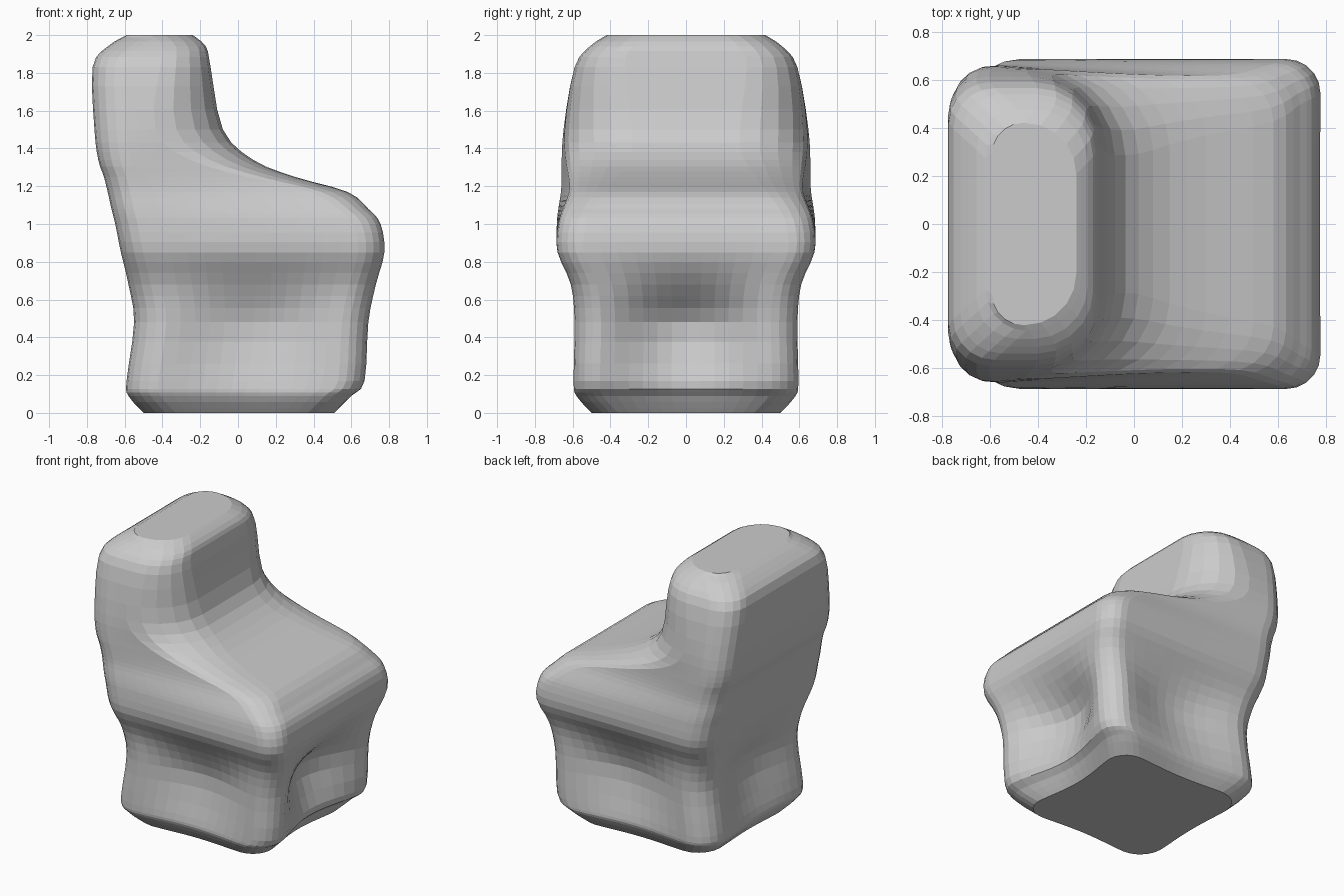
import bpy, bmesh
from math import sin, cos, pi, exp
from mathutils import Vector

if "Cube" in bpy.data.objects:
    bpy.data.objects.remove(bpy.data.objects["Cube"])

# Silhouette of the soft armchair: height, back x, front x, half width
OUTLINE = [
    (0.00, -0.50, 0.51, 0.50),
    (0.09, -0.58, 0.60, 0.58),
    (0.17, -0.59, 0.67, 0.595),
    (0.48, -0.55, 0.69, 0.59),
    (0.68, -0.58, 0.73, 0.61),
    (0.85, -0.62, 0.775, 0.68),
    (1.00, -0.65, 0.755, 0.685),
    (1.08, -0.67, 0.69, 0.68),
    (1.17, -0.69, 0.58, 0.67),
    (1.25, -0.71, 0.30, 0.67),
    (1.34, -0.74, 0.08, 0.67),
    (1.50, -0.76, -0.08, 0.655),
    (1.83, -0.77, -0.145, 0.59),
    (1.94, -0.69, -0.17, 0.51),
    (2.00, -0.59, -0.24, 0.42),
]
STEPS, ARC, SIDE = 3, 5, 12


def bump(z, centre, below, above):
    """Smooth hill of height 1 with its own falloff on each side."""
    return exp(-((z - centre) / (below if z < centre else above)) ** 2)


def smooth_path(keys):
    """Catmull-Rom curve through the outline rows."""
    k = [Vector(p) for p in [keys[0]] + keys + [keys[-1]]]
    path = []
    for a, b, c, d in zip(k, k[1:], k[2:], k[3:]):
        for s in range(STEPS):
            t = s / STEPS
            path.append(b + (c - a) * t / 2 + (a * 2 - b * 5 + c * 4 - d) * t * t / 2
                        + (b * 3 - a - c * 3 + d) * t ** 3 / 2)
    return path + [k[-1]]


def section(z, x0, x1, w):
    """Rounded rectangle whose four sides are pressed in between the legs."""
    rf = 0.14 + 0.22 * bump(z, 1.42, 0.22, 0.55)
    rb = min(0.17, x1 - x0 - rf - 0.01)
    dent = 0.14 * bump(z, 0.45, 0.36, 0.21)
    narrow = 0.10 * bump(z, 1.22, 0.16, 0.30)
    corners = [(x1 - rf, w - rf, rf), (x0 + rb, w - rb, rb),
               (x0 + rb, rb - w, rb), (x1 - rf, rf - w, rf)]
    arcs = [[(cx + r * cos((q + i / ARC) * pi / 2),
              cy + r * sin((q + i / ARC) * pi / 2)) for i in range(ARC + 1)]
            for q, (cx, cy, r) in enumerate(corners)]
    inward = [(0, -0.65), (0.5, 0), (0, 0.65), (-1.35, 0)]
    pts = []
    for q in range(4):
        pts += arcs[q]
        (ax, ay), (bx, by) = arcs[q][-1], arcs[(q + 1) % 4][0]
        for i in range(1, SIDE):
            t = i / SIDE
            d = dent * sin(pi * t) ** 1.4
            pts.append((ax + (bx - ax) * t + inward[q][0] * d,
                        ay + (by - ay) * t + inward[q][1] * d))
    # narrow the section towards the front of the seat
    return [(x, y * (1 - narrow * (x - x0) / (x1 - x0)), z) for x, y in pts]


# Loft the sections into one closed body
bm = bmesh.new()
rings = [[bm.verts.new(p) for p in section(*row)] for row in smooth_path(OUTLINE)]
for low, high in zip(rings, rings[1:]):
    n = len(low)
    for i in range(n):
        j = (i + 1) % n
        bm.faces.new((low[i], low[j], high[j], high[i]))
bm.faces.new(rings[0][::-1])
bm.faces.new(rings[-1])
bmesh.ops.recalc_face_normals(bm, faces=bm.faces)
mesh = bpy.data.meshes.new("armchair_body")
bm.to_mesh(mesh)
bm.free()
chair = bpy.data.objects.new("armchair_body", mesh)
bpy.context.collection.objects.link(chair)
